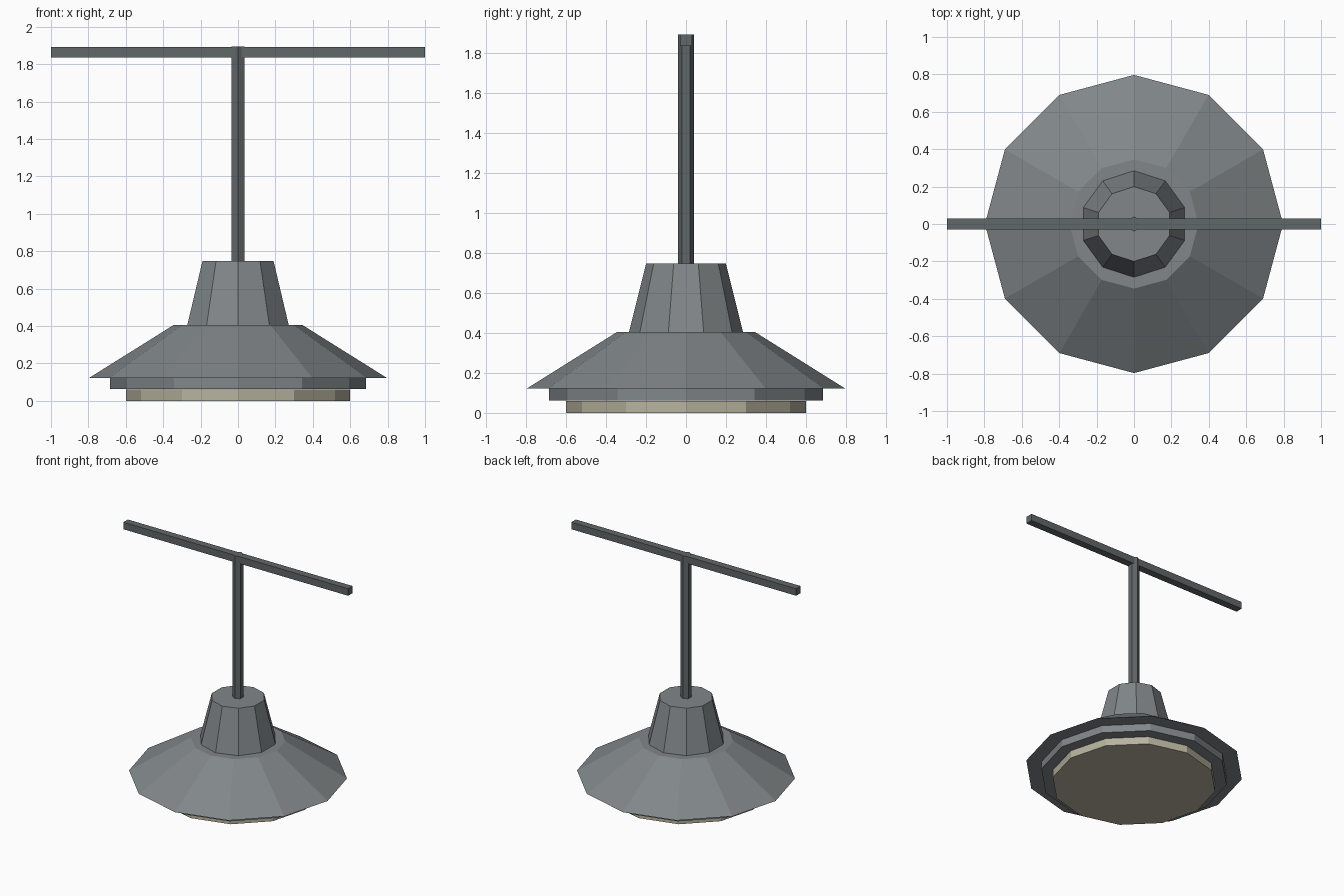
import bpy
from math import pi

if "Cube" in bpy.data.objects:
    bpy.data.objects.remove(bpy.data.objects["Cube"])


def material(name, rgb):
    mat = bpy.data.materials.new(name)
    mat.diffuse_color = (*rgb, 1)
    mat.use_nodes = True
    mat.node_tree.nodes["Principled BSDF"].inputs["Base Color"].default_value = mat.diffuse_color
    return mat


def frustum(name, sides, r_low, r_high, z_low, z_high, mat):
    # primitive cones start with a vertex on +y, as all parts here do
    bpy.ops.mesh.primitive_cone_add(vertices=sides, radius1=r_low, radius2=r_high,
                                    depth=z_high - z_low,
                                    location=(0, 0, (z_low + z_high) / 2))
    ob = bpy.context.object
    ob.name = name
    ob.data.materials.append(mat)
    return ob


metal = material("grey_metal", (0.22, 0.24, 0.25))
dark = material("dark_metal", (0.12, 0.135, 0.14))
glow = material("warm_glass", (0.48, 0.45, 0.34))

# Lamp head: light panel, rim, flared shade and ten-sided neck
frustum("light_panel", 12, 0.60, 0.60, 0.0, 0.06, glow)
frustum("shade_rim", 12, 0.685, 0.685, 0.063, 0.122, metal)
frustum("shade", 12, 0.797, 0.345, 0.122, 0.405, metal)
frustum("neck", 10, 0.285, 0.20, 0.405, 0.747, metal)

# Hanging rod, six-sided, running up through the bar
frustum("hanging_rod", 6, 0.04, 0.04, 0.747, 1.894, dark)

# Horizontal support bar
bpy.ops.mesh.primitive_cube_add(size=1, location=(0, 0, 1.865))
bar = bpy.context.object
bar.name = "support_bar"
bar.scale = (2.0, 0.058, 0.056)
bpy.ops.object.transform_apply(location=False, rotation=False, scale=True)
bar.data.materials.append(dark)
